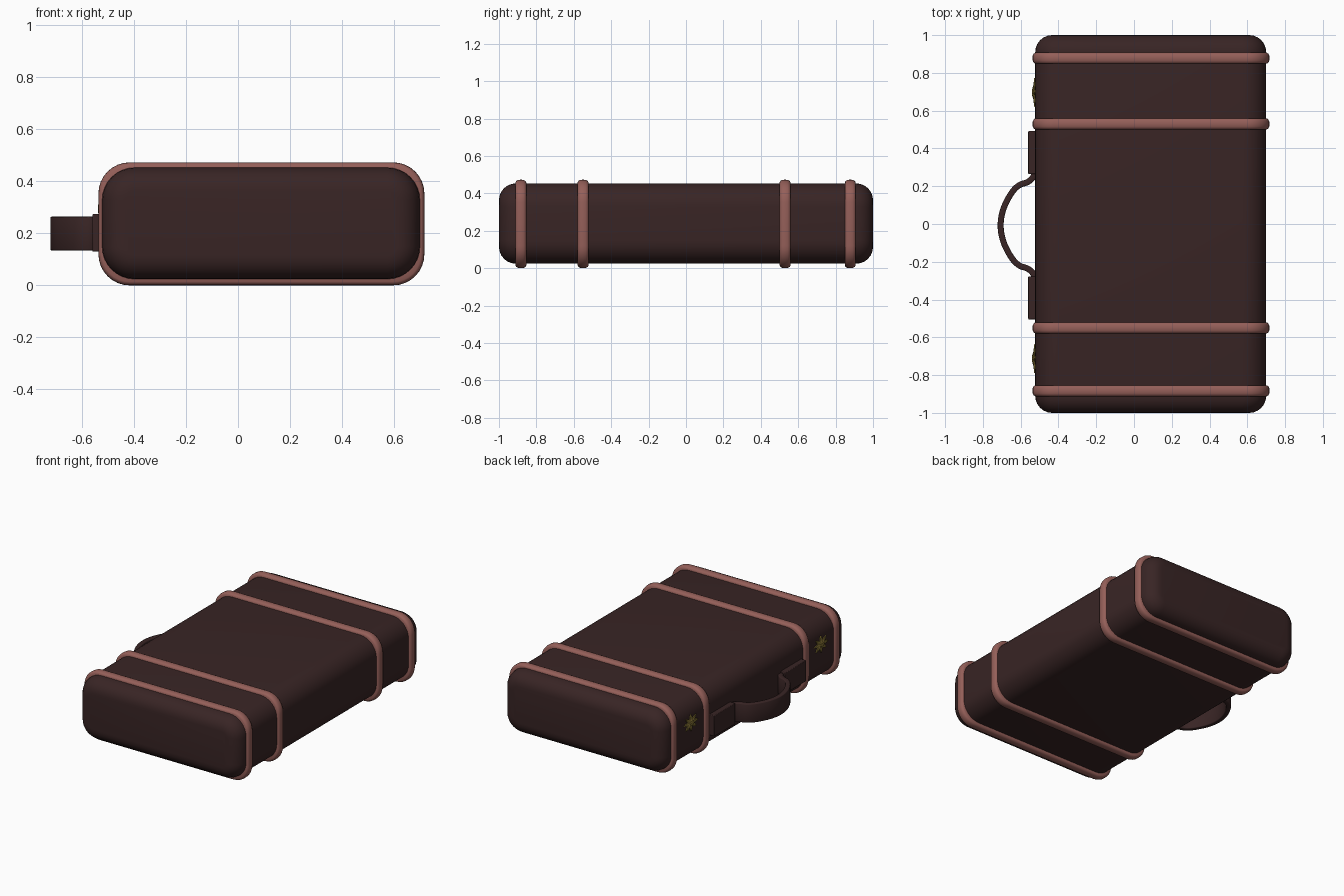
import bpy, bmesh, math
from mathutils import Vector

if "Cube" in bpy.data.objects:
    bpy.data.objects.remove(bpy.data.objects["Cube"])


def material(name, rgb):
    m = bpy.data.materials.new(name)
    m.diffuse_color = (*rgb, 1)
    m.use_nodes = True
    m.node_tree.nodes["Principled BSDF"].inputs["Base Color"].default_value = m.diffuse_color
    return m


LEATHER = material("dark brown leather", (0.04, 0.018, 0.018))
STRAP = material("reddish strap leather", (0.30, 0.115, 0.10))
BRASS = material("old brass", (0.20, 0.145, 0.03))


def finish(bm, name, mat, angle=40):
    bmesh.ops.recalc_face_normals(bm, faces=bm.faces)
    me = bpy.data.meshes.new(name)
    bm.to_mesh(me)
    bm.free()
    me.materials.append(mat)
    ob = bpy.data.objects.new(name, me)
    bpy.context.collection.objects.link(ob)
    bpy.ops.object.select_all(action='DESELECT')
    ob.select_set(True)
    bpy.context.view_layer.objects.active = ob
    bpy.ops.object.shade_smooth_by_angle(angle=math.radians(angle))
    return ob


def rounded_loop(box, radius, inset, y, seg=8):
    """Rounded rectangle in the xz plane, moved inward by inset."""
    x0, x1, z0, z1 = box
    r = radius - inset
    pts = []
    for cx, cz, start in ((x1 - radius, z1 - radius, 0), (x0 + radius, z1 - radius, 90),
                          (x0 + radius, z0 + radius, 180), (x1 - radius, z0 + radius, 270)):
        for i in range(seg + 1):
            a = math.radians(start + 90 * i / seg)
            pts.append((cx + r * math.cos(a), y, cz + r * math.sin(a)))
    return pts


def loft(name, mat, box, radius, sections, capped):
    """Skin rounded loops given as (y, inset)."""
    bm = bmesh.new()
    rings = [[bm.verts.new(p) for p in rounded_loop(box, radius, d, y)] for y, d in sections]
    pairs = list(zip(rings, rings[1:]))
    if not capped:
        pairs.append((rings[-1], rings[0]))
    for a, b in pairs:
        n = len(a)
        for i in range(n):
            j = (i + 1) % n
            bm.faces.new((a[i], a[j], b[j], b[i]))
    if capped:
        bm.faces.new(rings[0])
        bm.faces.new(rings[-1])
    return finish(bm, name, mat)


# Case body with softly rounded ends
R = 0.09
arc = [math.radians(90 * i / 6) for i in range(7)]
end = [(1 - R + R * math.cos(a), R - R * math.sin(a)) for a in arc]
sections = end + [(-y, d) for y, d in reversed(end)]
loft("case_body", LEATHER, (-0.523, 0.70, 0.024, 0.453), 0.125, sections, True)

# Four straps wrapped around the case, with a bulged outer face
W = 0.029
for i, yc in enumerate((0.878, 0.53, -0.55, -0.883)):
    prof = [(yc - W, 0.045), (yc - W, 0.014), (yc - 0.024, 0.006), (yc - 0.014, 0.001), (yc, 0),
            (yc + 0.014, 0.001), (yc + 0.024, 0.006), (yc + W, 0.014), (yc + W, 0.045)]
    loft(f"strap_{i + 1}", STRAP, (-0.537, 0.717, 0, 0.473), 0.12, prof, False)


def bevel(ob, width):
    b = ob.modifiers.new("bevel", 'BEVEL')
    b.width = width
    b.segments = 2
    b.limit_method = 'ANGLE'
    b.angle_limit = math.radians(50)


# Handle mounting plates
for name, y0, y1 in (("handle_plate_back", 0.265, 0.492), ("handle_plate_front", -0.505, -0.278)):
    bm = bmesh.new()
    bmesh.ops.create_cube(bm, size=1)
    for v in bm.verts:
        v.co = Vector((-0.538 + v.co.x * 0.044, (y0 + y1) / 2 + v.co.y * (y1 - y0),
                       0.202 + v.co.z * 0.144))
    bevel(finish(bm, name, LEATHER), 0.004)

# Curved carrying handle: half path mirrored about its middle, then smoothed
half = [(-0.525, 0.278), (-0.538, 0.25), (-0.565, 0.228), (-0.605, 0.214),
        (-0.642, 0.18), (-0.68, 0.115), (-0.70, 0.055)]
path = [Vector(p) for p in half + [(-0.706, 0)] + [(x, -y) for x, y in reversed(half)]]
ext = [path[0]] + path + [path[-1]]
curve = []
for p0, p1, p2, p3 in zip(ext, ext[1:], ext[2:], ext[3:]):
    for k in range(4):
        t = k / 4
        curve.append(0.5 * (2 * p1 + (p2 - p0) * t + (2 * p0 - 5 * p1 + 4 * p2 - p3) * t * t
                            + (3 * p1 - p0 - 3 * p2 + p3) * t ** 3))
curve.append(path[-1])
bm = bmesh.new()
cols = [[bm.verts.new((p.x, p.y - 0.007, z)) for z in (0.134, 0.264)] for p in curve]
for a, b in zip(cols, cols[1:]):
    bm.faces.new((a[0], b[0], b[1], a[1]))
handle = finish(bm, "carrying_handle", LEATHER)
s = handle.modifiers.new("thickness", 'SOLIDIFY')
s.thickness = 0.032
s.offset = 0
bevel(handle, 0.007)

# Small leaf-shaped brass clasps with a raised centre
for name, yc in (("clasp_back", 0.697), ("clasp_front", -0.713)):
    bm = bmesh.new()
    rings = []
    for x, f in ((-0.515, 1.0), (-0.529, 0.95), (-0.532, 0.5), (-0.539, 0.22)):
        ring = []
        for i in range(32):
            a = 2 * math.pi * i / 32
            lobe = 1 if f < 0.4 else 0.76 + 0.24 * math.cos(8 * a)
            ring.append(bm.verts.new((x, yc + 0.08 * f * lobe * math.cos(a),
                                      0.295 + 0.058 * f * lobe * math.sin(a))))
        rings.append(ring)
    for a, b in zip(rings, rings[1:]):
        for i in range(32):
            j = (i + 1) % 32
            bm.faces.new((a[i], a[j], b[j], b[i]))
    bm.faces.new(rings[-1])
    bm.faces.new(rings[0])
    finish(bm, name, BRASS)
